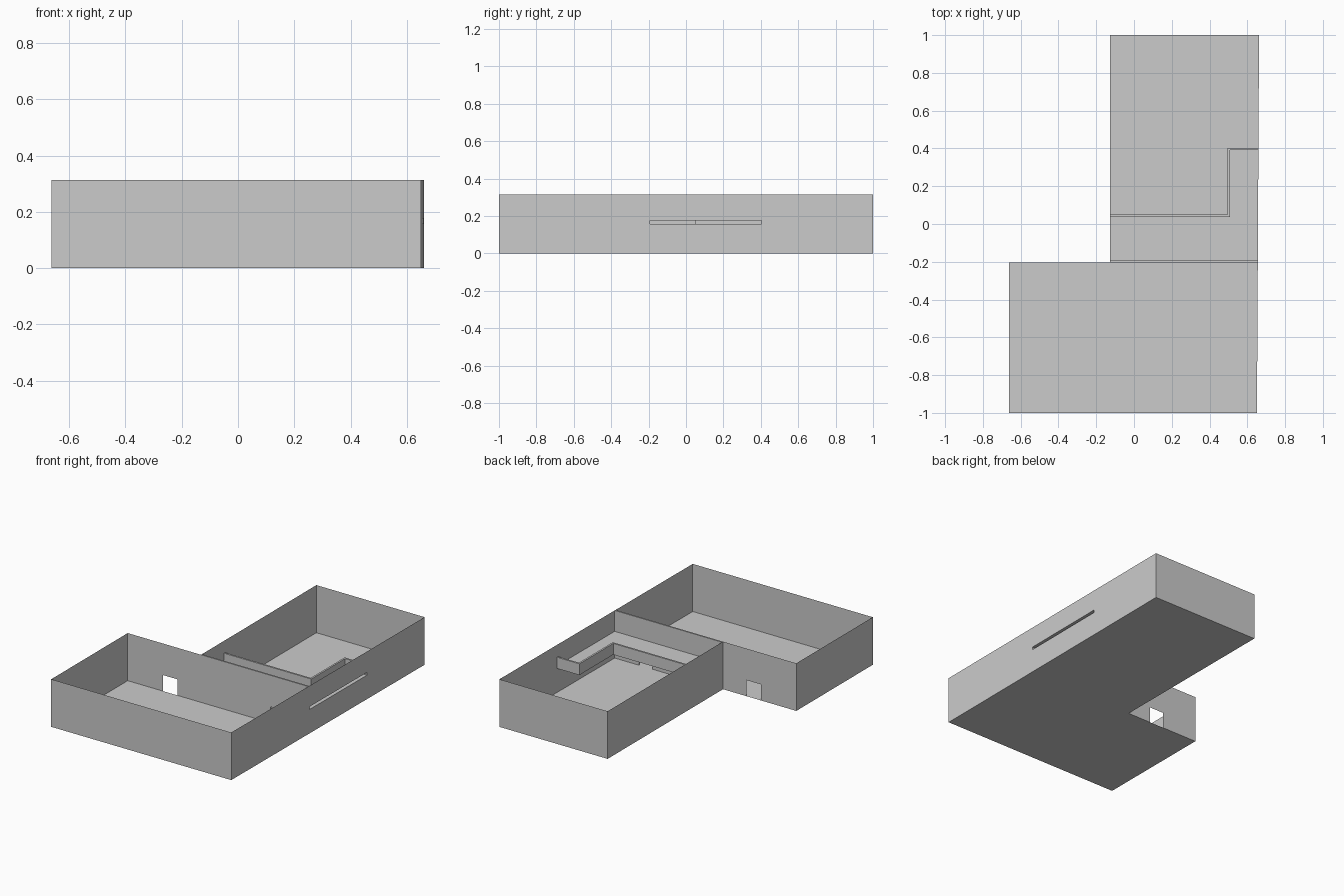
import bpy, bmesh
from mathutils import Vector

if "Cube" in bpy.data.objects:
    bpy.data.objects.remove(bpy.data.objects["Cube"])

H = 0.314                      # wall height
Y0 = -0.203                    # line between the two rooms
XL, XM, XR = -0.663, -0.128, 0.662
XF = 0.651                     # right wall is slightly skewed: front end


def right_x(y):
    return XF + (XR - XF) * (y + 1) / 2


def finish(name, bm):
    bmesh.ops.remove_doubles(bm, verts=bm.verts, dist=1e-5)
    me = bpy.data.meshes.new(name)
    bm.to_mesh(me)
    bm.free()
    ob = bpy.data.objects.new(name, me)
    bpy.context.collection.objects.link(ob)
    return ob


def wall(name, a, b, hole=None):
    """Thin wall from a to b; hole = (start, end, bottom, top), fractions along, heights."""
    bm = bmesh.new()
    a, b = Vector(a), Vector(b)
    ss, zs = {0, 1}, {0, H}
    if hole:
        ss |= set(hole[:2])
        zs |= set(hole[2:])
    ss, zs = sorted(ss), sorted(zs)
    for s0, s1 in zip(ss, ss[1:]):
        for z0, z1 in zip(zs, zs[1:]):
            if hole and s0 == hole[0] and z0 == hole[2]:
                continue
            p, q = a.lerp(b, s0), a.lerp(b, s1)
            bm.faces.new([bm.verts.new((v.x, v.y, z))
                          for v, z in ((p, z0), (q, z0), (q, z1), (p, z1))])
    return finish(name, bm)


def prism(name, outline, z0, z1, open_side=None):
    """Vertical prism; open_side leaves out one side face."""
    bm = bmesh.new()
    lo = [bm.verts.new((x, y, z0)) for x, y in outline]
    hi = [bm.verts.new((x, y, z1)) for x, y in outline]
    bm.faces.new(lo[::-1])
    bm.faces.new(hi)
    n = len(outline)
    for i in range(n):
        if i != open_side:
            j = (i + 1) % n
            bm.faces.new((lo[i], lo[j], hi[j], hi[i]))
    return finish(name, bm)


# L-shaped floor sheet
bm = bmesh.new()
bm.faces.new([bm.verts.new((x, y, 0)) for x, y in
              ((XL, -1), (XF, -1), (XR, 1), (XM, 1), (XM, Y0), (XL, Y0))])
finish("floor", bm)

# Outer walls
S0, S1 = 0.158, 0.176          # balcony slab heights
YB = Y0 + 0.01                 # back face of partition
YE = 0.403                     # far end of balcony
wall("front_wall", (XL, -1), (XF, -1))
wall("right_wall", (XF, -1), (XR, 1), ((YB + 1) / 2, (YE + 1) / 2, S0, S1))
wall("back_wall", (XR, 1), (XM, 1))
wall("inner_left_wall", (XM, 1), (XM, Y0))
wall("left_wall", (XL, Y0), (XL, -1))


def door(x0, x1, xa, xb):
    return ((x0 - xa) / (xb - xa), (x1 - xa) / (xb - xa), 0, 0.106)


# Outside doorway wall and thick partition with doorway
wall("entrance_wall", (XL, Y0), (XM, Y0), door(-0.405, -0.30, XL, XM))
xr = right_x(Y0)
part = wall("partition", (XM, Y0 + 0.005), (xr, Y0 + 0.005), door(0.38, 0.48, XM, xr))
mod = part.modifiers.new("thickness", 'SOLIDIFY')
mod.thickness = 0.01
mod.offset = 0

# Hollow balcony slab, open at the slot in the right wall
ya, xa, T = 0.05, 0.496, 0.012
edge = [(right_x(YE), YE), (xa, YE), (xa, ya), (XM, ya)]
prism("balcony_slab", [(XM, YB), (right_x(YB), YB)] + edge, S0, S1, open_side=1)

# Parapet along the balcony edge
inner = [(XM, ya - T), (xa + T, ya - T), (xa + T, YE - T), (right_x(YE - T), YE - T)]
prism("balcony_parapet", edge + inner, S1, 0.232)
